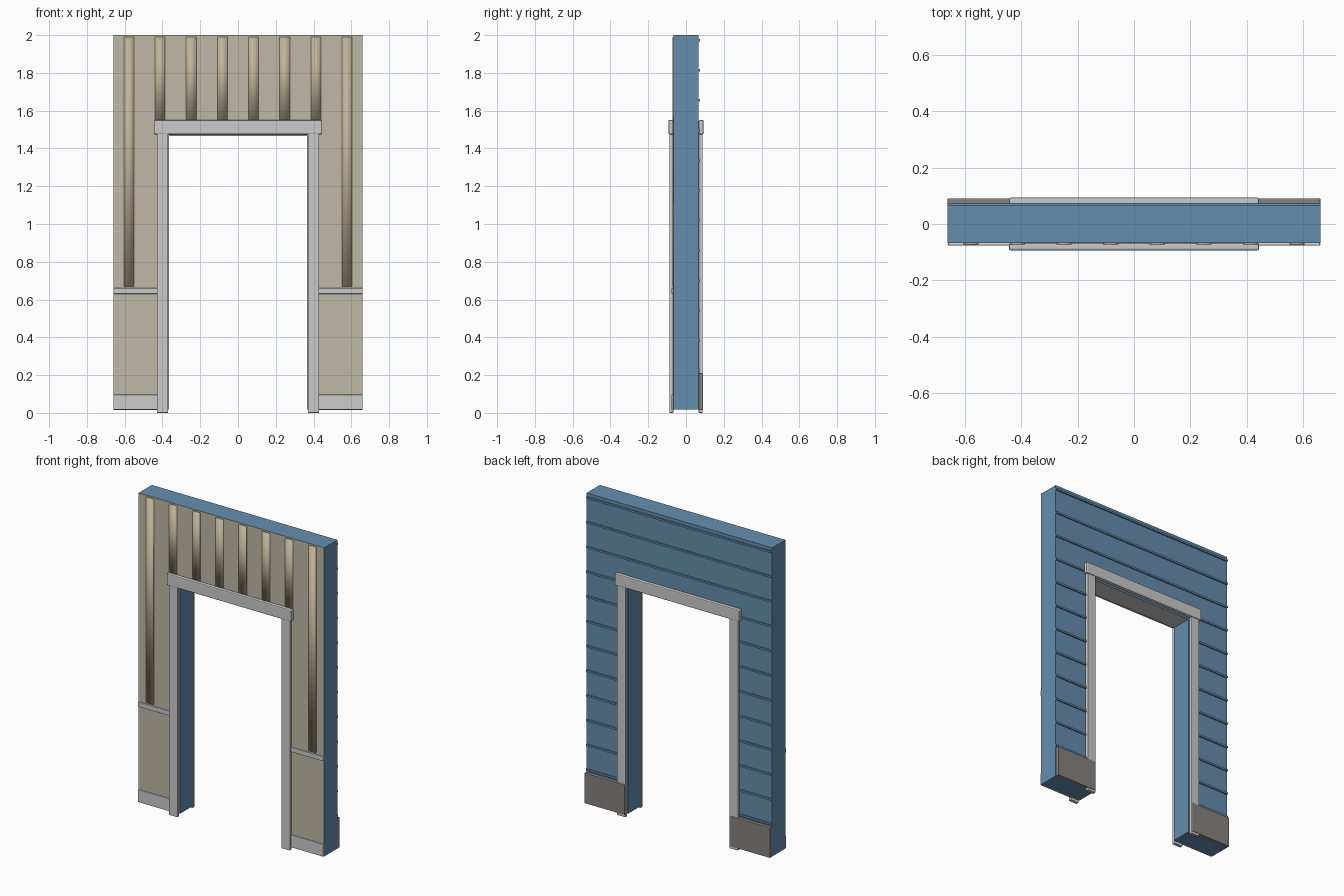
import bpy, bmesh

if "Cube" in bpy.data.objects:
    bpy.data.objects.remove(bpy.data.objects["Cube"])


def material(name, rgb):
    m = bpy.data.materials.new(name)
    m.diffuse_color = (*rgb, 1)
    m.use_nodes = True
    m.node_tree.nodes["Principled BSDF"].inputs["Base Color"].default_value = m.diffuse_color
    return m


BLUE = material("blue_paint", (0.13, 0.27, 0.42))
BEIGE = material("beige_plaster", (0.52, 0.48, 0.38))
TAN = material("tan_batten", (0.52, 0.45, 0.32))
DARK = material("dark_stone", (0.24, 0.22, 0.21))
GREY = material("grey_trim", (0.55, 0.55, 0.54))


def box(name, x, y, z, mats, bevel=0.0, smooth=False):
    """Box from (min, max) ranges; optional rounded edges."""
    x, y, z = sorted(x), sorted(y), sorted(z)
    bm = bmesh.new()
    bmesh.ops.create_cube(bm, size=1)
    for v in bm.verts:
        v.co = [r[0] if c < 0 else r[1] for c, r in zip(v.co, (x, y, z))]
    me = bpy.data.meshes.new(name)
    bm.to_mesh(me)
    bm.free()
    ob = bpy.data.objects.new(name, me)
    bpy.context.collection.objects.link(ob)
    for m in mats:
        me.materials.append(m)
    if bevel:
        mod = ob.modifiers.new("Bevel", 'BEVEL')
        mod.width, mod.segments = bevel, 2
    for p in me.polygons:
        p.use_smooth = smooth
    return ob


def wall(name, x, z):
    """Blue outside, beige room face, grey underside for the header."""
    ob = box(name, x, (-W, W), z, [BLUE, BEIGE, GREY])
    for p in ob.data.polygons:
        if p.normal.y < -0.5:
            p.material_index = 1
        elif p.normal.z < -0.5 and z[0] > 1:
            p.material_index = 2


W = 0.067       # half wall thickness
EDGE = 0.66     # half wall width
OPEN = 0.365    # half doorway width

# Wall above the doorway
wall("header_wall", (-OPEN, OPEN), (1.465, 2.0))

for side, s in (("left", -1), ("right", 1)):
    wall(f"{side}_wall", sorted((s * OPEN, s * EDGE)), (0.017, 2.0))
    # Door casing on both faces
    for face, f in (("front", -1), ("back", 1)):
        box(f"{side}_{face}_jamb", (s * 0.37, s * 0.43), (f * W, f * 0.088),
            (0.0, 1.48), [GREY], 0.003)
    # Room-side baseboard and chair rail
    box(f"{side}_baseboard", (s * 0.42, s * EDGE), (-W, -0.077), (0.017, 0.097), [GREY], 0.004)
    box(f"{side}_chair_rail", (s * 0.42, s * EDGE), (-W, -0.077), (0.63, 0.66), [GREY], 0.004)
    # Dark plinth on the outside
    box(f"{side}_plinth", (s * 0.372, s * EDGE), (W, 0.0905), (0.015, 0.21), [DARK], 0.003)
    # Vertical battens on the room side
    for i in range(4):
        c = s * 0.0825 * (2 * i + 1)
        box(f"{side}_batten_{i + 1}", (c - 0.027, c + 0.027), (-W + 0.002, -0.0725),
            (0.67 if i == 3 else 1.54, 1.99), [TAN], smooth=True)

# Door heads on both faces
for face, f in (("front", -1), ("back", 1)):
    box(f"{face}_door_head", (-0.443, 0.443), (f * W, f * 0.093), (1.475, 1.55), [GREY], 0.006)

# Horizontal siding strips on the outside
for i in range(12):
    z = 1.973 - 0.159 * i
    spans = [(-EDGE, EDGE)] if z > 1.56 else [(-EDGE, -0.42), (0.42, EDGE)]
    for j, span in enumerate(spans):
        box(f"siding_strip_{i + 1}_{j + 1}", span, (W - 0.002, 0.075),
            (z - 0.006, z + 0.006), [BLUE])
